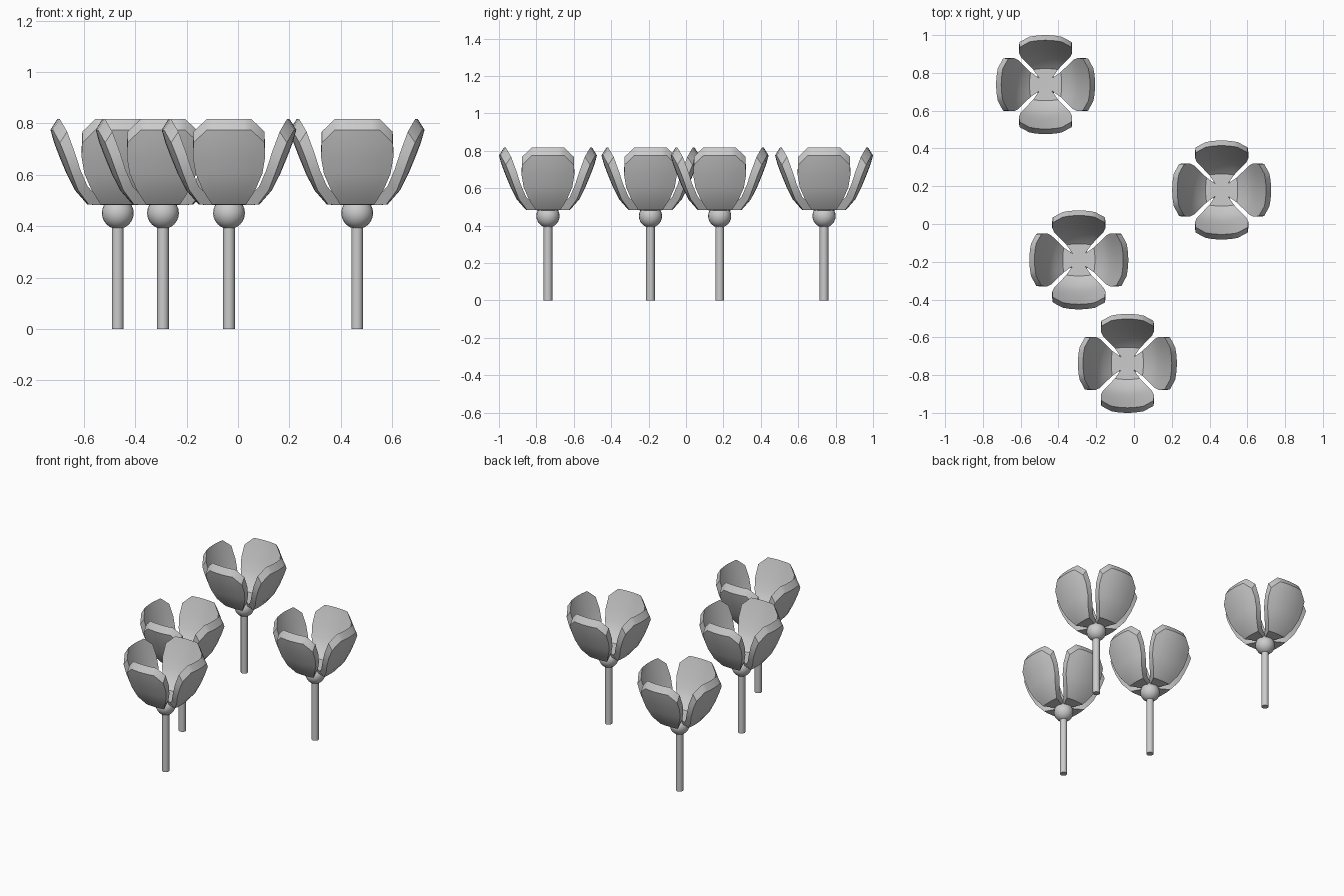
import bpy, bmesh, math
from mathutils import Matrix, Vector

if "Cube" in bpy.data.objects:
    bpy.data.objects.remove(bpy.data.objects["Cube"])

FLOWERS = [(-0.468, 0.738), (0.464, 0.180), (-0.292, -0.190), (-0.035, -0.738)]

# petal rows: (inner r, inner z, outer r, outer z, half width)
ROWS = [(0.000, 0.513, 0.000, 0.480, 0.010),
        (0.085, 0.514, 0.118, 0.484, 0.066),
        (0.130, 0.555, 0.167, 0.540, 0.102),
        (0.166, 0.620, 0.200, 0.605, 0.130),
        (0.192, 0.690, 0.227, 0.670, 0.141),
        (0.220, 0.768, 0.248, 0.725, 0.138),
        (0.235, 0.818, 0.262, 0.775, 0.086)]
COLS = 7
CUP = 1.2


def smooth(obj, angle):
    bpy.ops.object.select_all(action='DESELECT')
    obj.select_set(True)
    bpy.context.view_layer.objects.active = obj
    bpy.ops.object.shade_smooth_by_angle(angle=math.radians(angle))


def petal_mesh():
    """Cupped petal leaning towards -y, with an inner and an outer skin."""
    bm = bmesh.new()
    inner, outer = [], []
    for ri, zi, ro, zo, w in ROWS:
        for grid, r, z in ((inner, ri, zi), (outer, ro, zo)):
            row = []
            for c in range(COLS):
                x = w * (2 * c / (COLS - 1) - 1)
                row.append(bm.verts.new((x, -(r - CUP * x * x), z)))
            grid.append(row)
    n = len(ROWS)
    for grid in (inner, outer):
        for i in range(n - 1):
            for c in range(COLS - 1):
                bm.faces.new((grid[i][c], grid[i][c + 1], grid[i + 1][c + 1], grid[i + 1][c]))
    # rim joining the two skins
    for i in range(n - 1):
        for c in (0, COLS - 1):
            bm.faces.new((inner[i][c], inner[i + 1][c], outer[i + 1][c], outer[i][c]))
    for i in (0, n - 1):
        for c in range(COLS - 1):
            bm.faces.new((inner[i][c], inner[i][c + 1], outer[i][c + 1], outer[i][c]))
    bmesh.ops.recalc_face_normals(bm, faces=bm.faces)
    mesh = bpy.data.meshes.new("petal")
    bm.to_mesh(mesh)
    bm.free()
    return mesh


petal = petal_mesh()
for f, (x, y) in enumerate(FLOWERS, 1):
    # stem
    bpy.ops.mesh.primitive_cylinder_add(vertices=12, radius=0.023, depth=0.42, location=(x, y, 0.21))
    stem = bpy.context.object
    stem.name = f"stem_{f}"
    smooth(stem, 40)

    # round bulb under the petals
    bpy.ops.mesh.primitive_uv_sphere_add(segments=20, ring_count=12, radius=0.062, location=(x, y, 0.451))
    bulb = bpy.context.object
    bulb.name = f"bulb_{f}"
    smooth(bulb, 40)

    # four petals
    for k in range(4):
        obj = bpy.data.objects.new(f"petal_{f}_{k + 1}", petal)
        bpy.context.collection.objects.link(obj)
        obj.location = (x, y, 0)
        obj.rotation_euler.z = k * math.pi / 2
        if f == 1 and k == 0:
            smooth(obj, 38)
